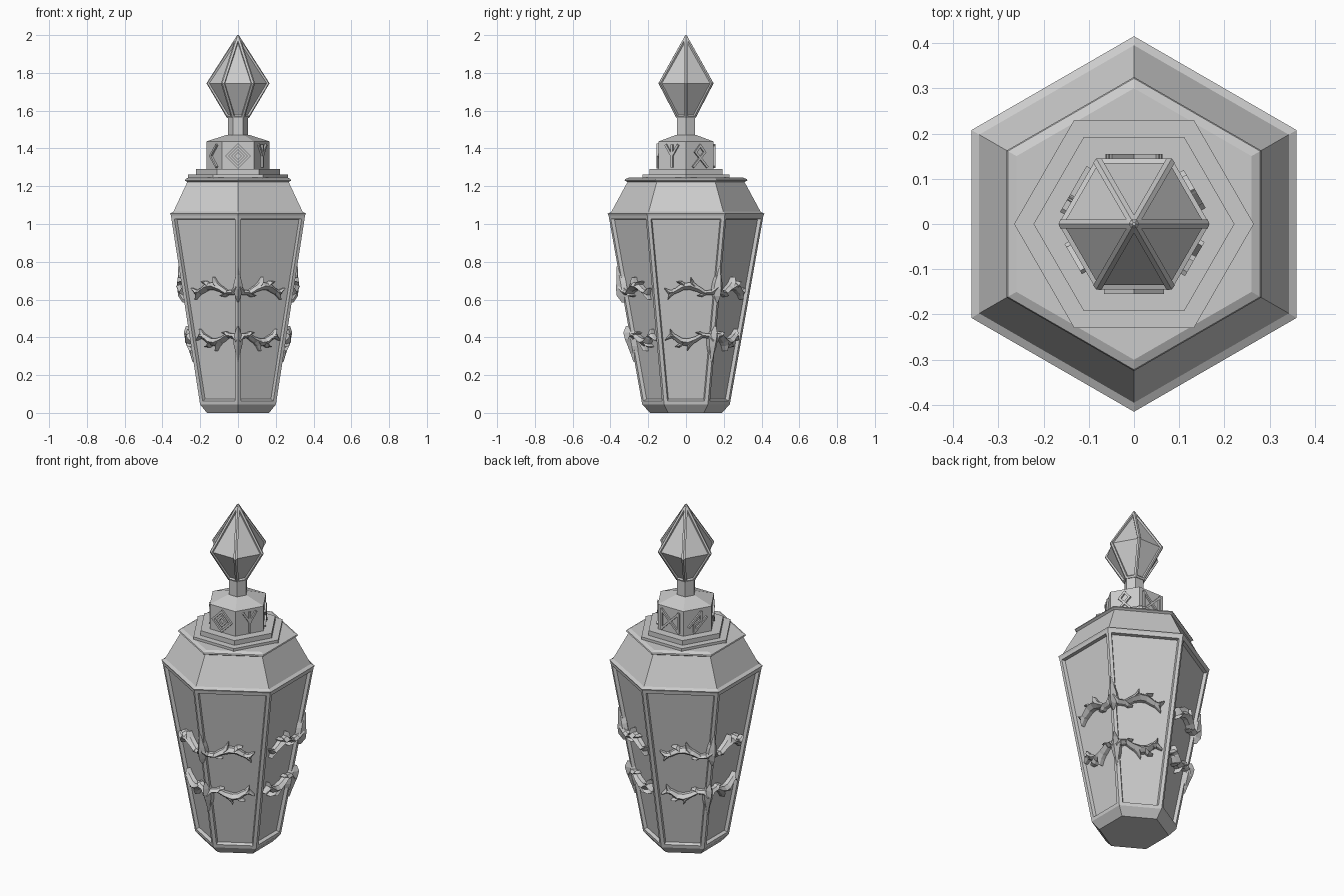
import bpy, bmesh
from math import radians, cos, sin, pi
from mathutils import Vector

cube = bpy.data.objects.get("Cube")
if cube:
    bpy.data.objects.remove(cube)

grey = bpy.data.materials.new("stone_grey")
grey.use_nodes = True
colour = (0.6, 0.6, 0.6, 1)
grey.diffuse_color = colour
grey.node_tree.nodes["Principled BSDF"].inputs["Base Color"].default_value = colour


def finish(bm, name):
    bmesh.ops.recalc_face_normals(bm, faces=bm.faces)
    mesh = bpy.data.meshes.new(name)
    bm.to_mesh(mesh)
    bm.free()
    mesh.materials.append(grey)
    ob = bpy.data.objects.new(name, mesh)
    bpy.context.collection.objects.link(ob)
    return ob


def loft(bm, loops):
    """Skin a list of equal point loops, cap both ends, return rows of side faces."""
    rings = [[bm.verts.new(p) for p in loop] for loop in loops]
    n = len(rings[0])
    rows = []
    for a, b in zip(rings, rings[1:]):
        rows.append([bm.faces.new((a[i], a[(i + 1) % n], b[(i + 1) % n], b[i]))
                     for i in range(n)])
    bm.faces.new(rings[0][::-1])
    bm.faces.new(rings[-1])
    return rows


def hex_loops(profile, turn):
    return [[Vector((r * cos(radians(turn + 60 * i)), r * sin(radians(turn + 60 * i)), z))
             for i in range(6)] for r, z in profile]


def hex_part(name, profile, turn=0):
    bm = bmesh.new()
    loft(bm, hex_loops(profile, turn))
    return finish(bm, name)


# Bottle body: six tapering sides with recessed panels
LOW, HIGH = (0.232, 0.045), (0.41, 1.045)
bm = bmesh.new()
rows = loft(bm, hex_loops([(0.19, 0), LOW, HIGH, (0.415, 1.055), (0.395, 1.065),
                           (0.31, 1.222), (0.325, 1.23), (0.322, 1.237), (0.3, 1.247)], 30))
panels = rows[1]
bm.normal_update()
bmesh.ops.recalc_face_normals(bm, faces=bm.faces)
bmesh.ops.inset_individual(bm, faces=panels, thickness=0.026, depth=0)
bmesh.ops.inset_individual(bm, faces=panels, thickness=0.008, depth=-0.018)
finish(bm, "bottle_body")

# Stepped collar, rune block and neck
hex_part("collar_lower", [(0.265, 1.24), (0.265, 1.262)])
hex_part("collar_upper", [(0.222, 1.26), (0.222, 1.29)])
hex_part("rune_block", [(0.167, 1.285), (0.167, 1.437), (0.06, 1.472)])
hex_part("stopper_neck", [(0.054, 1.46), (0.054, 1.57)])

# Faceted stopper: every side sunk between ribs
bm = bmesh.new()
lower, upper = loft(bm, hex_loops([(0.058, 1.56), (0.167, 1.745), (0.004, 2.0)], 0))
bmesh.ops.recalc_face_normals(bm, faces=bm.faces)
for pair in zip(lower, upper):
    bmesh.ops.inset_region(bm, faces=list(pair), thickness=0.011, depth=0,
                           use_even_offset=True)
    bmesh.ops.inset_region(bm, faces=list(pair), thickness=0.003, depth=-0.01,
                           use_even_offset=True)
finish(bm, "stopper_gem")


# Raised runes, each a list of strokes in face coordinates
def outline(r):
    c = [(r, 0), (0, r), (-r, 0), (0, -r)]
    return [(c[i], c[(i + 1) % 4]) for i in range(4)]


def polyline(*pts):
    return list(zip(pts, pts[1:]))


T = 0.055
runes = {
    270: outline(0.058) + outline(0.026),
    330: [((0, -T), (0, T)), ((0, 0), (-0.035, T)), ((0, 0), (0.035, T))],
    30: polyline((-0.04, -T), (0.028, 0.02), (0, T), (-0.028, 0.02), (0.04, -T)),
    90: polyline((-0.055, -T), (-0.055, T), (0.055, -T), (0.055, T), (-0.055, -T)),
    150: polyline((-0.05, -0.02), (0.02, T), (0.02, 0.01), (-0.02, -0.01),
                  (-0.02, -T), (0.05, 0.02)),
    210: polyline((0.03, T), (-0.03, 0), (0.03, -T)),
}
for angle, strokes in runes.items():
    out = Vector((cos(radians(angle)), sin(radians(angle)), 0))
    side = Vector((-out.y, out.x, 0))
    bm = bmesh.new()
    for a, b in strokes:
        a, b = Vector(a), Vector(b)
        d = (b - a).normalized() * 0.006
        nrm = Vector((-d.y, d.x))
        flat = [a - d + nrm, a - d - nrm, b + d - nrm, b + d + nrm]
        loft(bm, [[out * h + side * p.x + Vector((0, 0, 1.36 + p.y)) for p in flat]
                  for h in (0.138, 0.155)])
    finish(bm, f"rune_{angle}")


# Thorned vines wrapped around alternate corners
def radius(z):
    return LOW[0] + (HIGH[0] - LOW[0]) * (z - LOW[1]) / (HIGH[1] - LOW[1])


def polar(angle, r, z=0.0):
    return Vector((r * cos(radians(angle)), r * sin(radians(angle)), z))


SECTION = [(-1, -0.022), (-1, 0.2), (0, 1), (1, 0.2), (1, -0.022)]


def vine(bm, corner, s, path, flip):
    """path rows: distance from corner, height, half width, relief."""
    along = polar(corner + 120 * s, 1)
    out = polar(corner + 30 * s, 1)
    loops = []
    for i, (u, z, w, h) in enumerate(path):
        p, q = path[max(i - 1, 0)], path[min(i + 1, len(path) - 1)]
        d = Vector((q[0] - p[0], q[1] - p[1])).normalized()
        loop = []
        for k, lift in SECTION:
            uu, zz = u - d.y * k * w, z + d.x * k * w
            if flip:
                uu, zz = uu * 0.9, 1.045 - zz
            depth = lift * h if lift > 0 else -0.022
            loop.append(polar(corner, radius(zz), zz) + along * uu + out * depth)
        loops.append(loop)
    loft(bm, loops)


def spike(bm, corner, rows, flip):
    side = polar(corner + 90, 1)
    loops = []
    for z, w, h in rows:
        z = 1.045 - z if flip else z
        r = radius(z)
        loops.append([polar(corner, r - 0.03, z) - side * w, polar(corner, r, z) - side * w,
                      polar(corner, r + h, z),
                      polar(corner, r, z) + side * w, polar(corner, r - 0.03, z) + side * w])
    loft(bm, loops)


stem = [(0, 0.665, 0.022, 0.024), (0.03, 0.638, 0.014, 0.02), (0.07, 0.635, 0.013, 0.022),
        (0.105, 0.655, 0.015, 0.026), (0.15, 0.672, 0.02, 0.03), (0.19, 0.667, 0.018, 0.028),
        (0.23, 0.642, 0.013, 0.022), (0.255, 0.637, 0.013, 0.02), (0.285, 0.66, 0.002, 0.006)]
thorns = [
    [(0.11, 0.655, 0.014, 0.024), (0.14, 0.685, 0.012, 0.024), (0.15, 0.718, 0.001, 0.014)],
    [(0.17, 0.665, 0.012, 0.024), (0.2, 0.69, 0.01, 0.022), (0.225, 0.695, 0.001, 0.01)],
    [(0.225, 0.65, 0.013, 0.02), (0.25, 0.625, 0.01, 0.018), (0.262, 0.6, 0.001, 0.006)],
    [(0.06, 0.64, 0.011, 0.02), (0.085, 0.622, 0.009, 0.018), (0.11, 0.62, 0.001, 0.008)],
]
hub = [(0.775, 0.002, 0.006), (0.73, 0.011, 0.014), (0.69, 0.022, 0.022),
       (0.655, 0.026, 0.03), (0.62, 0.016, 0.032), (0.585, 0.003, 0.012)]
for label, flip in (("upper", False), ("lower", True)):
    for corner in (30, 150, 270):
        bm = bmesh.new()
        spike(bm, corner, hub, flip)
        for s in (-1, 1):
            for path in [stem] + thorns:
                vine(bm, corner, s, path, flip)
        finish(bm, f"{label}_vine_{corner}")
